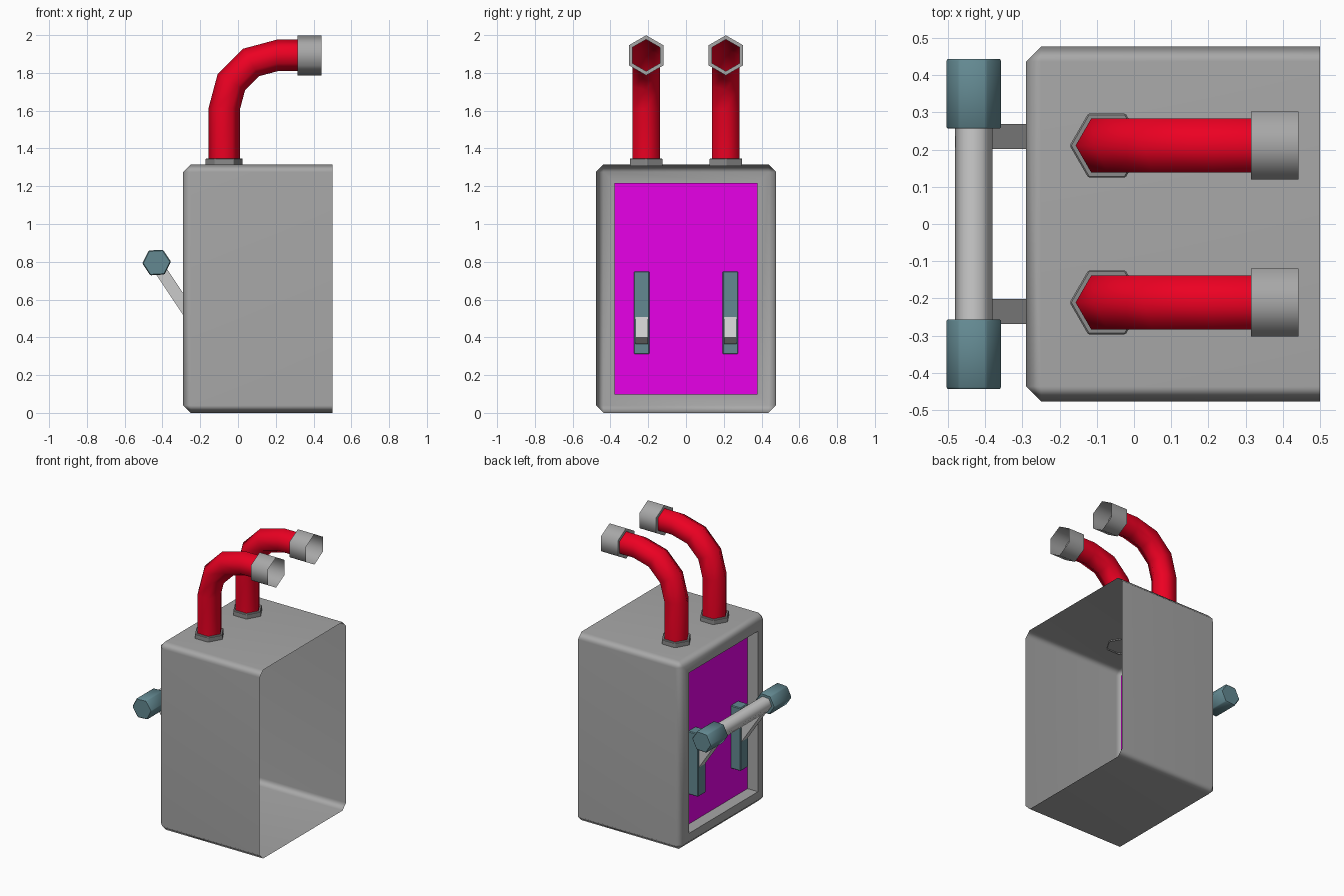
import bpy, bmesh, math
from mathutils import Vector, Matrix

if "Cube" in bpy.data.objects:
    bpy.data.objects.remove(bpy.data.objects["Cube"])


def material(name, rgb):
    m = bpy.data.materials.new(name)
    m.diffuse_color = (*rgb, 1)
    m.use_nodes = True
    m.node_tree.nodes["Principled BSDF"].inputs["Base Color"].default_value = m.diffuse_color
    return m


RED = material("red", (0.84, 0.0, 0.016))
MAGENTA = material("magenta", (0.8, 0.0, 0.8))
TEAL = material("teal", (0.125, 0.25, 0.285))
GREY = material("mid_grey", (0.39, 0.39, 0.39))
DARK = material("dark_grey", (0.26, 0.26, 0.26))


def finish(name, bm, mats=(), smooth=None, bevel=0):
    bm.normal_update()
    me = bpy.data.meshes.new(name)
    bmesh.ops.recalc_face_normals(bm, faces=bm.faces)
    bm.to_mesh(me)
    bm.free()
    ob = bpy.data.objects.new(name, me)
    bpy.context.collection.objects.link(ob)
    for m in mats:
        me.materials.append(m)
    if bevel:
        mod = ob.modifiers.new("bevel", 'BEVEL')
        mod.width, mod.segments = bevel, 1
    if smooth:
        me.shade_smooth()
        me.set_sharp_from_angle(angle=math.radians(smooth))
    return ob


def sweep(name, stations, mats=(), smooth=None):
    """Open hexagonal tube in the xz plane; stations are (x, y, z, tilt, radius)."""
    bm = bmesh.new()
    rings = []
    for x, y, z, tilt, r in stations:
        out = Vector((math.cos(tilt), 0, -math.sin(tilt)))
        rings.append([bm.verts.new(Vector((x, y, z)) + r * (math.cos(a) * out + math.sin(a) * Vector((0, 1, 0))))
                      for a in (i * math.pi / 3 for i in range(6))])
    for a, b in zip(rings, rings[1:]):
        for i in range(6):
            j = (i + 1) % 6
            bm.faces.new((a[i], a[j], b[j], b[i]))
    return finish(name, bm, mats, smooth)


def hex_bar(name, centre, radius, length, axis, mats=(), bevel=0, turn=0.0, smooth=None, open_bottom=False):
    bm = bmesh.new()
    rot = Matrix.Rotation(math.pi / 2, 4, 'X') if axis == 'Y' else Matrix()
    # one vertex of the hexagon points along x
    bmesh.ops.create_cone(bm, cap_ends=True, segments=6, radius1=radius, radius2=radius, depth=length)
    spin = Matrix.Rotation(math.pi / 6 + turn, 4, 'Z')
    if open_bottom:
        low = [f for f in bm.faces if f.calc_center_median().z < -0.4 * length]
        bmesh.ops.delete(bm, geom=low, context='FACES_ONLY')
    bmesh.ops.transform(bm, matrix=Matrix.Translation(centre) @ rot @ spin, verts=bm.verts)
    return finish(name, bm, mats, smooth, bevel)


def box(name, centre, size, mats=(), tilt=0.0, bevel=0):
    bm = bmesh.new()
    bmesh.ops.create_cube(bm, size=1)
    m = Matrix.Translation(centre) @ Matrix.Rotation(tilt, 4, 'Y') @ Matrix.Diagonal((*size, 1))
    bmesh.ops.transform(bm, matrix=m, verts=bm.verts)
    return finish(name, bm, mats, None, bevel)


# housing: chamfered box, open at +x, with a recess on -x
bm = bmesh.new()
bmesh.ops.create_cube(bm, size=1)
bmesh.ops.transform(bm, verts=bm.verts,
                    matrix=Matrix.Translation((0.105, 0, 0.6575)) @ Matrix.Diagonal((0.79, 0.954, 1.315, 1)))
edges = [e for e in bm.edges if min(v.co.x for v in e.verts) < 0]
bmesh.ops.bevel(bm, geom=edges, offset=0.04, segments=1, affect='EDGES')
bm.normal_update()
bmesh.ops.delete(bm, geom=[f for f in bm.faces if f.normal.x > 0.9], context='FACES_ONLY')
panel = max((f for f in bm.faces if f.normal.x < -0.9), key=lambda f: f.calc_area())
bmesh.ops.inset_region(bm, faces=[panel], thickness=0.058, use_even_offset=True)
bmesh.ops.inset_region(bm, faces=[panel], thickness=0.0005, use_even_offset=True)
for v in panel.verts:
    v.co.x = -0.21
bmesh.ops.delete(bm, geom=[panel], context='FACES_ONLY')
housing = finish("housing", bm, [GREY], 50)
# an open shell has no sure outside, so check against the top wall
if max(housing.data.polygons, key=lambda p: p.center.z).normal.z < 0:
    housing.data.flip_normals()
wn = housing.modifiers.new("even_shading", 'WEIGHTED_NORMAL')
wn.keep_sharp = True

# recessed back panel
bm = bmesh.new()
bm.faces.new([bm.verts.new((-0.21, y, z)) for y, z in
              ((-0.379, 0.098), (-0.379, 1.217), (0.379, 1.217), (0.379, 0.098))])
pan = finish("recessed_panel", bm, [MAGENTA])
if pan.data.polygons[0].normal.x > 0:
    pan.data.flip_normals()

# handle cross bar
hex_bar("handle_bar", (-0.431, 0, 0.796), 0.051, 0.53, 'Y', turn=0.06, smooth=65)

arm_a, arm_b = Vector((-0.431, 0, 0.787)), Vector((-0.161, 0, 0.382))
arm_dir = arm_b - arm_a
for side, s in (("left", 1), ("right", -1)):
    # bent exhaust pipe: straight rise, quarter bend in three steps, short run
    y, r, R = 0.211 * s, 0.084, 0.283
    path = [(-0.073, y, 1.32, 0, r)]
    for k in range(4):
        t = k * math.pi / 6
        path.append((-0.073 + R * (1 - math.cos(t)), y, 1.61 + R * math.sin(t), t, r))
    path.append((0.314, y, 1.893, math.pi / 2, r))
    sweep("pipe_" + side, path, [RED], 65)
    # flared open tip
    q = math.pi / 2
    sweep("pipe_tip_" + side, [(0.314, y, 1.893, q, r), (0.314, y, 1.893, q, 0.106),
                               (0.442, y, 1.893, q, 0.106)], [GREY], 65)
    # collar at pipe foot
    hex_bar("pipe_collar_" + side, (-0.073, y, 1.327), 0.1, 0.042, 'Z', [DARK], 0.004, open_bottom=True)
    # handle grip, arm and mounting bracket
    hex_bar("grip_" + side, (-0.431, 0.35 * s, 0.796), 0.076, 0.187, 'Y', [TEAL], 0.005, 0.06, 65)
    mid = (arm_a + arm_b) / 2 + Vector((0, 0.235 * s, 0))
    box("handle_arm_" + side, mid, (0.064, 0.067, arm_dir.length), (),
        math.atan2(arm_dir.x, arm_dir.z))
    box("bracket_" + side, (-0.247, 0.235 * s, 0.53), (0.08, 0.085, 0.44), [TEAL], 0, 0.005)
